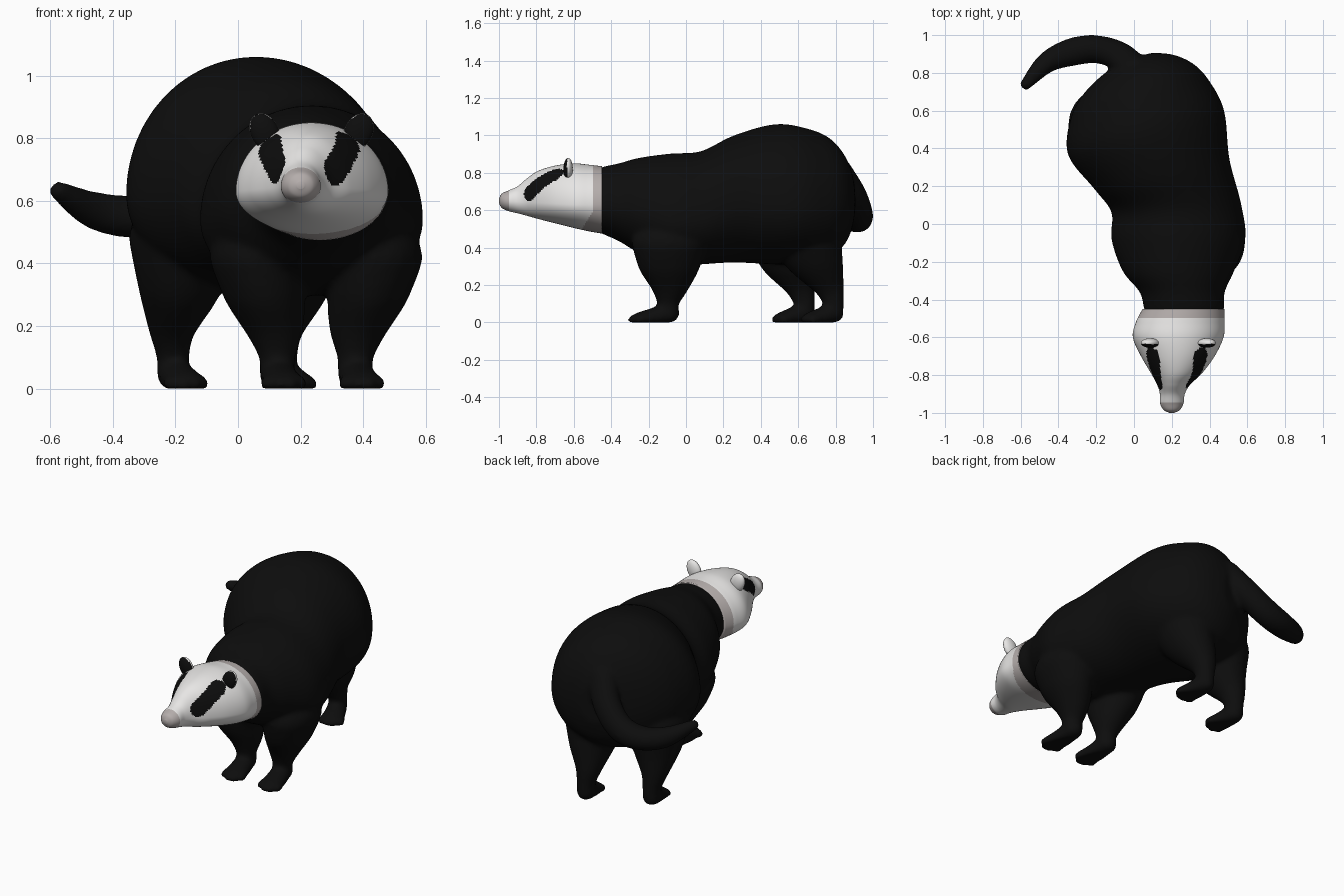
import bpy, bmesh, math
from mathutils import Vector, Matrix


def material(name, rgb):
    m = bpy.data.materials.new(name)
    m.diffuse_color = (*rgb, 1)
    return m


BLACK = material("black fur", (0.004, 0.004, 0.004))
WHITE = material("white fur", (0.80, 0.79, 0.78))
GREY = material("pinkish grey", (0.46, 0.42, 0.41))


def spline(keys, n):
    """Catmull-Rom interpolation of equal-length tuples, n steps per span."""
    out = []
    for i in range(len(keys) - 1):
        a, b, c, d = (keys[min(max(i + k, 0), len(keys) - 1)] for k in (-1, 0, 1, 2))
        for s in range(n):
            t = s / n
            out.append([0.5 * (2 * q + (r - p) * t + (2 * p - 5 * q + 4 * r - u) * t * t
                               + (3 * q - p - 3 * r + u) * t ** 3)
                        for p, q, r, u in zip(a, b, c, d)])
    return out + [list(keys[-1])]


def loft(bm, keys, n, sides):
    """Upright rings: x, y, half width, top z, bottom z, widest z, yaw."""
    rings = []
    for x, y, w, top, bot, mid, yaw in spline(keys, n):
        ring = []
        for k in range(sides):
            a = math.tau * k / sides
            h = (top - mid) if math.sin(a) > 0 else (mid - bot)
            u = w * math.cos(a)
            ring.append(bm.verts.new((x + u * math.cos(yaw), y + u * math.sin(yaw),
                                      mid + h * math.sin(a))))
        rings.append(ring)
    for r, q in zip(rings, rings[1:]):
        for k in range(sides):
            j = (k + 1) % sides
            bm.faces.new((r[k], r[j], q[j], q[k]))
    bm.faces.new(rings[0][::-1])
    bm.faces.new(rings[-1])


def chain(bm, keys, n=8):
    """Row of overlapping ellipsoids: x, y, z, rx, ry, rz."""
    for x, y, z, rx, ry, rz in spline(keys, n):
        bmesh.ops.create_icosphere(bm, subdivisions=3, radius=1,
                                   matrix=Matrix.Translation((x, y, z)) @ Matrix.Diagonal((rx, ry, rz, 1)))


def finish(bm, name, mats):
    bmesh.ops.recalc_face_normals(bm, faces=bm.faces)
    me = bpy.data.meshes.new(name)
    for f in bm.faces:
        f.smooth = True
    bm.to_mesh(me)
    bm.free()
    for m in mats:
        me.materials.append(m)
    ob = bpy.data.objects.new(name, me)
    bpy.context.collection.objects.link(ob)
    return ob


# Body: trunk bent sideways at the waist
bm = bmesh.new()
loft(bm, [
    (0.26, -0.50, 0.19, 0.80, 0.51, 0.64, 0),
    (0.265, -0.45, 0.212, 0.83, 0.475, 0.63, 0),
    (0.255, -0.36, 0.225, 0.85, 0.435, 0.62, 0),
    (0.235, -0.25, 0.295, 0.88, 0.37, 0.59, 0),
    (0.235, -0.08, 0.355, 0.903, 0.30, 0.54, 0),
    (0.225, 0.08, 0.345, 0.915, 0.31, 0.55, 0.05),
    (0.15, 0.26, 0.365, 1.00, 0.32, 0.62, 0.22),
    (0.065, 0.48, 0.43, 1.06, 0.31, 0.62, 0.28),
    (0.03, 0.65, 0.385, 1.035, 0.31, 0.62, 0.28),
    (0.02, 0.76, 0.31, 0.985, 0.35, 0.63, 0.28),
    (0.02, 0.84, 0.20, 0.89, 0.42, 0.63, 0.28),
    (0.02, 0.885, 0.08, 0.78, 0.54, 0.64, 0.28)], 5, 48)

# Tail: curls round to the side
chain(bm, [
    (0.0, 0.82, 0.80, 0.09, 0.07, 0.08),
    (-0.08, 0.89, 0.68, 0.085, 0.075, 0.08),
    (-0.20, 0.925, 0.58, 0.08, 0.075, 0.08),
    (-0.33, 0.91, 0.55, 0.075, 0.075, 0.07),
    (-0.46, 0.855, 0.57, 0.06, 0.055, 0.06),
    (-0.572, 0.74, 0.632, 0.032, 0.032, 0.032)], 9)


def foot(x, y, dx, dy):
    """Flat paw with four toes pointing along (dx, dy)."""
    chain(bm, [(x, y, 0.05, 0.055, 0.055, 0.055),
               (x + dx * 0.5, y + dy * 0.5, 0.025, 0.065, 0.06, 0.05),
               (x + dx * 0.8, y + dy * 0.8, 0.015, 0.07, 0.055, 0.042)], 4)
    side = Vector((dy, -dx)).normalized()
    for k, reach in ((-1.5, 0.9), (-0.5, 1.05), (0.5, 1.05), (1.5, 0.9)):
        px, py = x + dx * reach + side.x * k * 0.036, y + dy * reach + side.y * k * 0.036
        chain(bm, [(x + dx * 0.7 + side.x * k * 0.03, y + dy * 0.7 + side.y * k * 0.03,
                    0.02, 0.024, 0.03, 0.03), (px, py, 0.012, 0.023, 0.028, 0.028)], 3)


# Hind legs: the pelvis is turned, so the right one stands further back
for ox, oy, out in ((0, 0, -1), (0.345, 0.155, 1)):
    chain(bm, [
        (-0.17 + ox, 0.52 + oy * 0.7, 0.48, 0.18, 0.20, 0.14),
        (-0.185 + ox, 0.545 + oy * 0.9, 0.33, 0.135, 0.155, 0.10),
        (-0.21 + ox, 0.605 + oy, 0.20, 0.078, 0.085, 0.07),
        (-0.208 + ox, 0.632 + oy, 0.11, 0.054, 0.058, 0.05),
        (-0.208 + ox, 0.632 + oy, 0.045, 0.052, 0.056, 0.05)])
    foot(-0.205 + ox, 0.628 + oy, 0.045, -0.135)

# Front legs
for x, s in ((0.125, -1), (0.375, 1)):
    chain(bm, [
        (x + s * 0.06, -0.09, 0.42, 0.155, 0.20, 0.13),
        (x + s * 0.04, -0.09, 0.30, 0.13, 0.165, 0.08),
        (x + s * 0.01, -0.085, 0.20, 0.095, 0.105, 0.07),
        (x, -0.095, 0.11, 0.06, 0.06, 0.05),
        (x, -0.095, 0.045, 0.058, 0.06, 0.05)])
    foot(x, -0.09, 0.025, -0.185)

for v in bm.verts:
    v.co.z = max(v.co.z, 0)
body = finish(bm, "body", [BLACK])
re = body.modifiers.new("merge", "REMESH")
re.mode = 'VOXEL'
re.voxel_size = 0.0125
re.use_smooth_shade = True
sm = body.modifiers.new("soften", "SMOOTH")
sm.factor = 0.5
sm.iterations = 10

# Head: white, with grey nose and neck band and black eye patches
bm = bmesh.new()
loft(bm, [
    (0.20, -1.0, 0.012, 0.662, 0.638, 0.65, 0),
    (0.20, -0.985, 0.042, 0.688, 0.612, 0.65, 0),
    (0.20, -0.95, 0.062, 0.705, 0.595, 0.647, 0),
    (0.203, -0.90, 0.066, 0.728, 0.583, 0.645, 0),
    (0.21, -0.85, 0.088, 0.77, 0.57, 0.643, 0),
    (0.225, -0.79, 0.135, 0.81, 0.553, 0.64, 0),
    (0.232, -0.70, 0.195, 0.838, 0.53, 0.635, 0),
    (0.234, -0.60, 0.24, 0.85, 0.505, 0.63, 0),
    (0.245, -0.52, 0.235, 0.843, 0.487, 0.63, 0),
    (0.262, -0.45, 0.217, 0.835, 0.475, 0.63, 0)], 11, 128)
p0, p1 = Vector((0.13, -0.70, 0.79)), Vector((0.085, -0.83, 0.695))
for f in bm.faces:
    c = f.calc_center_median()
    p = Vector((abs(c.x - 0.222), c.y, c.z))
    t = min(max((p - p0).dot(p1 - p0) / (p1 - p0).length_squared, 0), 1)
    if (p - p0.lerp(p1, t)).length < 0.047:
        f.material_index = 1
    elif c.y < -0.945 or c.y > -0.495 - 0.6 * max(0, 0.6 - c.z):
        f.material_index = 2
finish(bm, "head", [WHITE, BLACK, GREY])

# Ears: white behind, black in front
for name, x, s in (("left_ear", 0.085, -1), ("right_ear", 0.385, 1)):
    bm = bmesh.new()
    place = Matrix.Translation((x, -0.63, 0.82)) @ Matrix.Rotation(s * 0.45, 4, 'Y')
    bmesh.ops.create_uvsphere(bm, u_segments=32, v_segments=20, radius=1,
                              matrix=place @ Matrix.Diagonal((0.045, 0.025, 0.062, 1)))
    bm.normal_update()
    for f in bm.faces:
        f.material_index = 1 if f.normal.y < -0.45 else 0
    finish(bm, name, [WHITE, BLACK])
